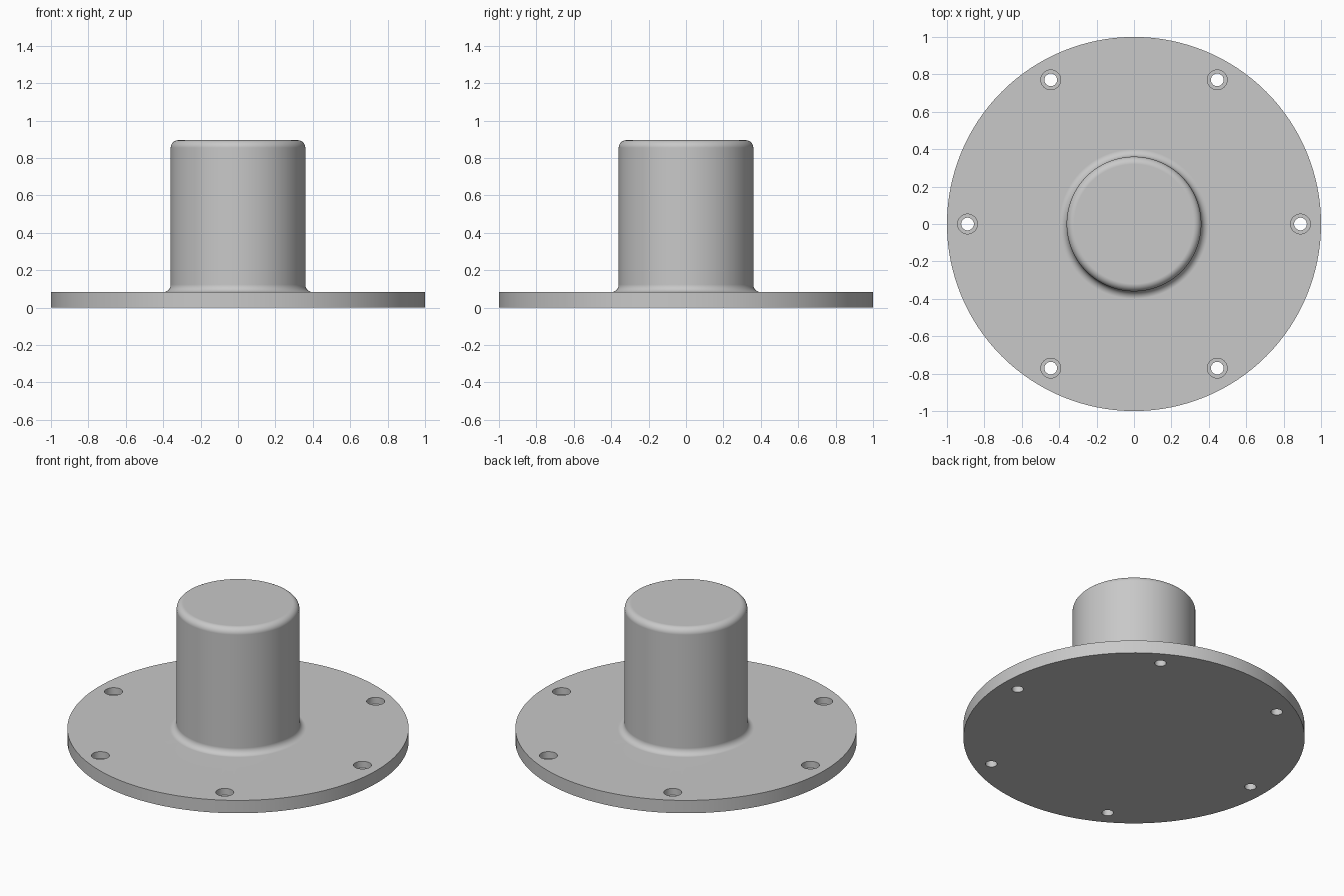
import bpy
import bmesh
import math
from mathutils import Matrix, Vector

cube = bpy.data.objects.get("Cube")
if cube:
    bpy.data.objects.remove(cube, do_unlink=True)

FLANGE_R, FLANGE_H = 1.0, 0.083
BOSS_R, TOP = 0.36, 0.895
FILLET = 0.04
HOLE_CIRCLE, HOLES = 0.89, 6

grey = bpy.data.materials.new("plain grey")
grey.use_nodes = True
colour = (0.58, 0.58, 0.58, 1)
grey.diffuse_color = colour
grey.node_tree.nodes["Principled BSDF"].inputs["Base Color"].default_value = colour


def arc(cx, cz, r, start, end, steps=8):
    """Profile points along an arc, angles in degrees."""
    angles = [math.radians(start + (end - start) * i / steps) for i in range(steps + 1)]
    return [(cx + r * math.cos(a), cz + r * math.sin(a)) for a in angles]


def lathe(name, profile, steps, centre=(0, 0)):
    """Solid of revolution from a profile that starts and ends on the axis."""
    bm = bmesh.new()
    verts = [bm.verts.new((x, 0, z)) for x, z in profile]
    edges = [bm.edges.new(pair) for pair in zip(verts, verts[1:])]
    bmesh.ops.spin(bm, geom=verts + edges, cent=(0, 0, 0), axis=(0, 0, 1),
                   angle=math.tau, steps=steps, use_duplicate=False)
    bmesh.ops.remove_doubles(bm, verts=bm.verts, dist=1e-5)
    # Merge the end fans into single flat caps
    poles = [v for v in bm.verts if v.co.xy.length < 1e-4]
    bmesh.ops.dissolve_verts(bm, verts=poles)
    bmesh.ops.recalc_face_normals(bm, faces=bm.faces)
    bmesh.ops.transform(bm, matrix=Matrix.Translation(Vector((*centre, 0))), verts=bm.verts)
    mesh = bpy.data.meshes.new(name)
    bm.to_mesh(mesh)
    bm.free()
    obj = bpy.data.objects.new(name, mesh)
    bpy.context.collection.objects.link(obj)
    mesh.materials.append(grey)
    return obj


# Round flange and boss as one turned part, with blended root and rounded top edge
profile = [(0, 0), (FLANGE_R, 0), (FLANGE_R, FLANGE_H)]
profile += arc(BOSS_R + FILLET, FLANGE_H + FILLET, FILLET, 270, 180)
profile += arc(BOSS_R - FILLET, TOP - FILLET, FILLET, 0, 90)
profile += [(0, TOP)]
body = lathe("flanged_boss", profile, 128)

bpy.ops.object.select_all(action="DESELECT")
body.select_set(True)
bpy.context.view_layer.objects.active = body

# Counterbored screw holes
hole = [(0, -0.1), (0.034, -0.1), (0.034, 0.04), (0.053, 0.04), (0.053, 0.2), (0, 0.2)]
for i in range(HOLES):
    a = math.tau * i / HOLES
    cutter = lathe("hole_cutter", hole, 32,
                   (HOLE_CIRCLE * math.cos(a), HOLE_CIRCLE * math.sin(a)))
    cutter.hide_render = True
    cut = body.modifiers.new("screw_hole", "BOOLEAN")
    cut.operation = "DIFFERENCE"
    cut.solver = "EXACT"
    cut.object = cutter
    bpy.ops.object.modifier_apply(modifier=cut.name)
    bpy.data.objects.remove(cutter, do_unlink=True)

# Smooth curved walls, crisp rims and clean flat faces
bpy.ops.object.shade_smooth_by_angle(angle=math.radians(30))
weighted = body.modifiers.new("flat_face_shading", "WEIGHTED_NORMAL")
weighted.keep_sharp = True
